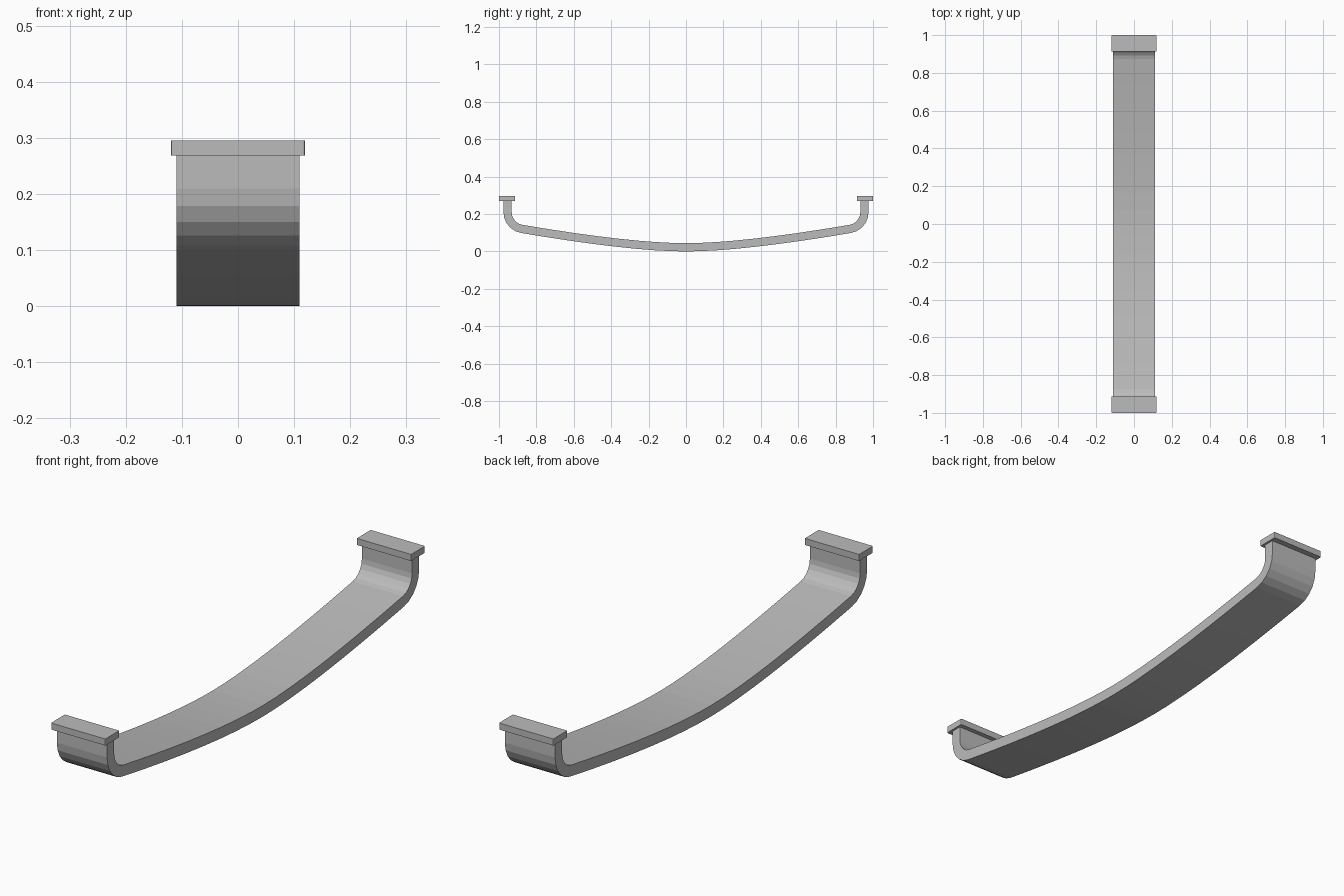
import bpy, bmesh, math
from mathutils import Vector

if "Cube" in bpy.data.objects:
    bpy.data.objects.remove(bpy.data.objects["Cube"])

grey = bpy.data.materials.new("satin_grey")
grey.diffuse_color = (0.5, 0.5, 0.5, 1)
grey.use_nodes = True
grey.node_tree.nodes["Principled BSDF"].inputs["Base Color"].default_value = grey.diffuse_color

THICK, HALF_W = 0.044, 0.11
R, CY, CZ, TOP = 0.113, 0.863, 0.21, 0.275


def add_object(name, bm):
    bmesh.ops.recalc_face_normals(bm, faces=bm.faces)
    mesh = bpy.data.meshes.new(name)
    bm.to_mesh(mesh)
    bm.free()
    mesh.materials.append(grey)
    obj = bpy.data.objects.new(name, mesh)
    bpy.context.collection.objects.link(obj)
    return obj


# Outer profile of one half: shallow bow, rounded corner, upright leg
a0 = math.radians(9.6)
end = Vector((CY + R * math.sin(a0), CZ - R * math.cos(a0)))
ctrl = Vector((end.x - end.y / math.tan(a0), 0))
half = []  # (outer point, inward normal)
for i in range(9):
    t = i / 8
    p = 2 * t * (1 - t) * ctrl + t * t * end
    d = (2 * (1 - t) * ctrl + 2 * t * (end - ctrl)).normalized()
    half.append((p, Vector((-d.y, d.x))))
for i in range(1, 6):
    a = a0 + (math.pi / 2 - a0) * i / 5
    n = Vector((-math.sin(a), math.cos(a)))
    half.append((Vector((CY, CZ)) - n * R, n))
half.append((Vector((CY + R, TOP)), Vector((-1, 0))))

# Mirror the half to get the full strip
flip = lambda v: Vector((-v.x, v.y))
full = [(flip(p), flip(n)) for p, n in reversed(half[1:])] + half

# Curved strip
bm = bmesh.new()
rings = []
for p, n in full:
    q = p + n * THICK
    rings.append([bm.verts.new((x, v.x, v.y)) for x, v in
                  ((-HALF_W, p), (HALF_W, p), (HALF_W, q), (-HALF_W, q))])
for r, s in zip(rings, rings[1:]):
    for k in range(4):
        m = (k + 1) % 4
        bm.faces.new((r[k], r[m], s[m], s[k]))
bm.faces.new(rings[0])
bm.faces.new(rings[-1])
add_object("curved_strip", bm)

# End caps on the legs, with slightly eased vertical corners
for side, name in ((-1, "front_cap"), (1, "back_cap")):
    bm = bmesh.new()
    bmesh.ops.create_cube(bm, size=1)
    for v in bm.verts:
        v.co = (v.co.x * 0.238, v.co.y * 0.087 + side * 0.9565, v.co.z * 0.026 + 0.282)
    upright = [e for e in bm.edges if abs(e.verts[0].co.z - e.verts[1].co.z) > 0.01]
    bmesh.ops.bevel(bm, geom=upright, offset=0.003, segments=2, profile=0.5, affect='EDGES')
    add_object(name, bm)
